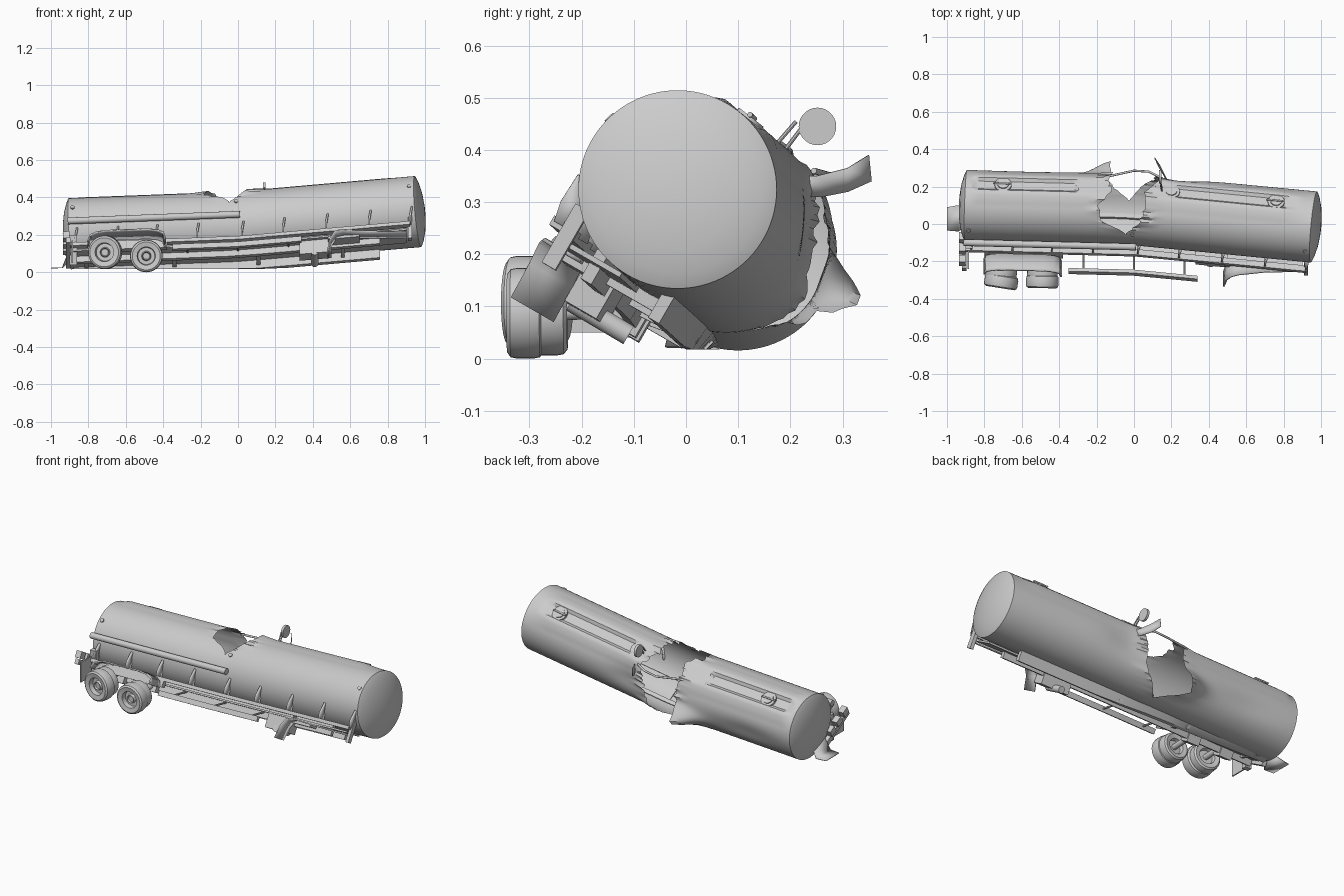
import bpy, bmesh, math, random
from mathutils import Vector, Matrix

random.seed(4)
cube = bpy.data.objects.get("Cube")
if cube:
    bpy.data.objects.remove(cube)

AXIS = [(-0.92, 0.1, 0.205), (0, 0.077, 0.24), (0.97, -0.017, 0.325)]
TOP_ROLL, FRAME_ROLL = 38, 30
R = 0.19


def interp(table, t):
    """Linear lookup in rows of (key, values...)."""
    if t <= table[0][0]:
        return table[0][1:]
    for a, b in zip(table, table[1:]):
        if t <= b[0]:
            f = (t - a[0]) / (b[0] - a[0])
            return [p + (q - p) * f for p, q in zip(a[1:], b[1:])]
    return table[-1][1:]


def pos(x, u, v, roll=FRAME_ROLL):
    """Trailer space (along, across, up) to world; None means already world."""
    if roll is None:
        return Vector((x, u, v))
    y, z = interp(AXIS, x)
    c, s = math.cos(math.radians(roll)), math.sin(math.radians(roll))
    return Vector((x, y + u * c + v * s, max(0.017, z - u * s + v * c)))


def finish(name, bm, angle=35):
    bmesh.ops.recalc_face_normals(bm, faces=bm.faces)
    me = bpy.data.meshes.new(name)
    bm.to_mesh(me)
    bm.free()
    ob = bpy.data.objects.new(name, me)
    bpy.context.collection.objects.link(ob)
    bpy.ops.object.select_all(action='DESELECT')
    ob.select_set(True)
    bpy.context.view_layer.objects.active = ob
    bpy.ops.object.shade_smooth_by_angle(angle=math.radians(angle))
    return ob


def grid(name, rows, closed=False, thick=0, angle=35):
    bm = bmesh.new()
    vs = [[bm.verts.new(p) for p in row] for row in rows]
    n = len(rows[0])
    for a, b in zip(vs, vs[1:]):
        for i in range(n if closed else n - 1):
            j = (i + 1) % n
            bm.faces.new((a[i], a[j], b[j], b[i]))
    bmesh.ops.remove_doubles(bm, verts=bm.verts, dist=0.0002)
    ob = finish(name, bm, angle)
    if thick:
        mod = ob.modifiers.new("thickness", 'SOLIDIFY')
        mod.thickness = thick
        mod.offset = 0
    return ob


def box(name, xs, us, vs, roll=FRAME_ROLL, cuts=0):
    bm = bmesh.new()
    bmesh.ops.create_cube(bm, size=1)
    if cuts:
        long_edges = [e for e in bm.edges if abs(e.verts[0].co.x - e.verts[1].co.x) > 0.5]
        bmesh.ops.subdivide_edges(bm, edges=long_edges, cuts=cuts, use_grid_fill=True)
    for v in bm.verts:
        c = [lo + (hi - lo) * (k + 0.5) for (lo, hi), k in zip((xs, us, vs), v.co)]
        v.co = pos(*c, roll)
    return finish(name, bm)


def rod(name, p, q, r, segs=16):
    p, q = Vector(p), Vector(q)
    d = q - p
    m = Matrix.Translation((p + q) / 2) @ d.to_track_quat('Z', 'Y').to_matrix().to_4x4()
    bm = bmesh.new()
    bmesh.ops.create_cone(bm, cap_ends=True, segments=segs, radius1=r, radius2=r,
                          depth=d.length, matrix=m)
    return finish(name, bm)


def hose(name, pts, r):
    cu = bpy.data.curves.new(name, 'CURVE')
    cu.dimensions = '3D'
    cu.bevel_depth, cu.bevel_resolution, cu.use_fill_caps = r, 3, True
    sp = cu.splines.new('POLY')
    sp.points.add(len(pts) - 1)
    for k, p in zip(sp.points, pts):
        k.co = (*p, 1)
    ob = bpy.data.objects.new(name, cu)
    bpy.context.collection.objects.link(ob)


# Tank shell: two halves meeting along a torn opening
TEAR = [(-75, -0.04, -0.04), (-60, -0.1, 0), (-40, -0.2, 0.06), (-25, -0.15, 0.1),
        (10, -0.12, 0.1), (35, -0.14, 0.13), (60, -0.11, 0.06), (85, -0.18, 0.07),
        (110, -0.16, 0.04), (125, -0.06, 0), (133, -0.03, -0.03)]


def bump(value, centre, width):
    return math.exp(-((value - centre) / width) ** 2)


def shell_point(x, t, scale=1.0, bulge=0.0, lip=0.0):
    a = (90 - TOP_ROLL) - t
    a = abs((a + 180) % 360 - 180)
    r = R
    # Raised walkway with a recessed strip
    if -0.88 < x < 0.92:
        fade = min(1, (x + 0.88) / 0.04, (0.92 - x) / 0.12)
        if a <= 16:
            top = 0.194 / math.cos(math.radians(a))
            if a < 11 and (-0.86 < x < -0.3 or 0.22 < x < 0.88):
                top -= 0.013
        else:
            top = R + 0.012 * max(0, 1 - (a - 16) / 20)
        r += (top - R) * fade
    # Crushed flank and the sheet pushed outward beside the opening
    r -= 0.02 * bump(x, 0.2, 0.14) * bump(t, -5, 22)
    r -= 0.012 * bump(x, -0.6, 0.2) * bump(t, -20, 18)
    if x < 0:
        r += 0.08 * bump(x, -0.14, 0.12) * bump(t, -26, 12)
    r += 0.025 * bump(x, -0.1, 0.15) * bump(t, -45, 12)
    r = (r + lip) * scale
    y, z = interp(AXIS, x)
    dy, dz = r * math.cos(math.radians(t)), r * math.sin(math.radians(t))
    lean = 0.06 + 0.03 * x
    return Vector((x + lean * (dy - dz) + bulge, y + dy, max(0.014, z + dz)))


angles = [-180 + 4 * i for i in range(90)]
CAP = [(0.0, 0.037), (0.3, 0.034), (0.6, 0.026), (0.85, 0.013), (0.96, 0.004)]
for name, end, side, sign in (("rear_tank_half", -0.9, 0, -1), ("front_tank_half", 0.962, 1, 1)):
    rows = [[shell_point(end, t, s, b * sign) for t in angles] for s, b in CAP]
    steps = 44
    jag = [random.uniform(-0.008, 0.008) for _ in angles]
    for k in range(steps + 1):
        f = k / steps
        row = []
        for t, j in zip(angles, jag):
            edges = interp(TEAR, t)
            gap = min(1, (edges[1] - edges[0]) / 0.2)
            edge = edges[side] + j * gap
            curl = gap * max(0, f - 0.88) / 0.12 * (0.004 + j)
            row.append(shell_point(end + (edge - end) * f, t, lip=curl))
        rows.append(row)
    grid(name, rows, closed=True, angle=32)

# Torn sheet metal around the opening
grid("curled_flap", [[(0.2, 0.2, 0.35), (0.18, 0.22, 0.31)], [(0.17, 0.25, 0.35), (0.16, 0.26, 0.31)],
                     [(0.14, 0.31, 0.365), (0.13, 0.31, 0.32)], [(0.11, 0.35, 0.39), (0.11, 0.355, 0.34)]],
     thick=0.004)
hose("torn_walkway_edge", [(-0.16, 0.25, 0.35), (0, 0.285, 0.34), (0.08, 0.28, 0.35),
                           (0.15, 0.245, 0.36)], 0.006)

# Roof hatches
for i, x in enumerate((-0.7, 0.2, 0.76)):
    rod(f"hatch_ring_{i}", pos(x, 0, 0.175, TOP_ROLL), pos(x, 0, 0.192, TOP_ROLL), 0.045, 28)
    rod(f"hatch_neck_{i}", pos(x, 0, 0.175, TOP_ROLL), pos(x, 0, 0.198, TOP_ROLL), 0.03, 28)
    if i != 1:
        rod(f"hatch_handle_{i}", pos(x - 0.05, 0, 0.2, TOP_ROLL), pos(x + 0.04, 0, 0.2, TOP_ROLL), 0.005)
rod("open_hatch_lid", (0.134, 0.252, 0.445), (0.148, 0.252, 0.445), 0.036, 28)
for s in (-1, 1):
    rod("lid_hinge", pos(0.15, s * 0.01, 0.19, TOP_ROLL), pos(0.142, s * 0.008, 0.25, TOP_ROLL), 0.004, 8)

# Marker lights on the flank
for x in (-0.885, -0.01, 0.915):
    rod("marker_light", pos(x, -0.18, 0.053), pos(x, -0.19, 0.056), 0.011, 12)

# Side pipe, lower rail and tank brackets
rod("side_pipe", pos(-0.91, -0.207, -0.04), pos(0.01, -0.207, -0.04), 0.018, 20)
box("side_rail", (-0.9, 0.92), (-0.185, -0.15), (-0.18, -0.16), cuts=7)
box("under_tray", (-0.88, 0.9), (-0.16, -0.02), (-0.2, -0.19), cuts=7)
for x in (-0.87, -0.65, -0.44, -0.22, 0.02, 0.24, 0.47, 0.7, 0.92):
    grid("tank_bracket", [[pos(x, -0.18, -0.17), pos(x, -0.13, -0.17)],
                          [pos(x, -0.188, -0.13), pos(x, -0.14, -0.12)],
                          [pos(x + 0.01, -0.184, -0.07), pos(x + 0.01, -0.17, -0.07)]], thick=0.01)

# Chassis beams and cross members
for name, u in (("near_beam", -0.09), ("far_beam", 0.06)):
    box(name, (-0.88, 0.76), (u - 0.012, u + 0.012), (-0.235, -0.17), cuts=9)
for x in (-0.82, -0.35, 0.1, 0.55):
    box("cross_member", (x, x + 0.02), (-0.1, 0.07), (-0.215, -0.185))

# Side guard on struts
box("side_guard", (-0.35, 0.34), (-0.255, -0.235), (-0.265, -0.235), cuts=5)
for x in (-0.27, 0.0, 0.27):
    rod("guard_strut", pos(x, -0.1, -0.2), pos(x, -0.245, -0.25), 0.006, 8)

# Landing gear
box("landing_gear_housing", (0.33, 0.5), (-0.14, -0.07), (-0.28, -0.18))
rod("landing_leg", (0.41, -0.22, 0.11), (0.41, -0.11, 0.045), 0.02)
box("landing_plate", (0.48, 0.65), (-0.17, -0.1), (-0.22, -0.2))

# Front mudguard
grid("front_mudguard", [[pos(x, u0, v), pos(x, u1, v)] for x, u0, u1, v in (
    (0.9, -0.16, -0.1, -0.21), (0.7, -0.19, -0.12, -0.205), (0.56, -0.225, -0.14, -0.2),
    (0.52, -0.235, -0.14, -0.21), (0.495, -0.235, -0.14, -0.25), (0.48, -0.235, -0.14, -0.325))], thick=0.008)
box("front_post", (0.91, 0.93), (-0.16, -0.13), (-0.25, -0.12))

# Wheel mudguard with rounded ends
arch = [(-0.8, -0.215), (-0.79, -0.185), (-0.76, -0.17), (-0.71, -0.162), (-0.48, -0.162),
        (-0.43, -0.17), (-0.4, -0.185), (-0.39, -0.22)]
grid("wheel_mudguard", [[pos(x, u, v) for u in (-0.3, -0.285, -0.2)] for x, v in arch], thick=0.008)

# Dual wheels and axles
TYRE = [(0.0, -0.012), (0.2, -0.012), (0.25, -0.02), (0.3, -0.004), (0.52, -0.004), (0.56, -0.03),
        (0.86, -0.035), (0.97, -0.028), (1.0, -0.015), (1.0, 0.015), (0.97, 0.028), (0.86, 0.035),
        (0.56, 0.03), (0.5, 0.01), (0.0, 0.01)]
for x, z, r, yaw in ((-0.71, 0.107, 0.09, -9), (-0.49, 0.087, 0.087, -1)):
    for y, size, part in ((-0.308, 1, "outer_wheel"), (-0.262, 0.93, "inner_wheel")):
        m = Matrix.Translation((x, y, z)) @ Matrix.Rotation(math.radians(yaw), 4, 'Z')
        rows = []
        for f, d in TYRE:
            ring = [2 * math.pi * i / 36 for i in range(36)]
            rows.append([m @ Vector((f * r * size * math.cos(a), d, f * r * size * math.sin(a))) for a in ring])
        grid(part, rows, closed=True)
    rod("axle", (x, -0.3, z), (x, -0.04, z + 0.01), 0.016)
    box("spring_hanger", (x - 0.04, x + 0.04), (-0.13, -0.07), (-0.25, -0.18))
box("suspension_arm", (-0.8, -0.38), (-0.19, -0.16), (-0.215, -0.18))

# Rear bumper, lamps and bent plates
box("rear_bumper", (-0.92, -0.895), (-0.28, 0.0), (-0.215, -0.185))
for u in (-0.27, -0.2, -0.13):
    box("rear_lamp", (-0.935, -0.9), (u, u + 0.045), (-0.18, -0.14))
box("rear_mud_flap", (-0.89, -0.882), (-0.24, -0.14), (0.05, 0.17), None)
box("rear_hanger", (-0.9, -0.86), (-0.13, -0.1), (0.04, 0.2), None)
grid("bent_ground_plate", [[(-1.0, -0.035, 0.022), (-1.0, 0.09, 0.022)],
                           [(-0.94, -0.04, 0.024), (-0.94, 0.1, 0.024)],
                           [(-0.91, -0.02, 0.1), (-0.91, 0.08, 0.05)]], thick=0.004)
